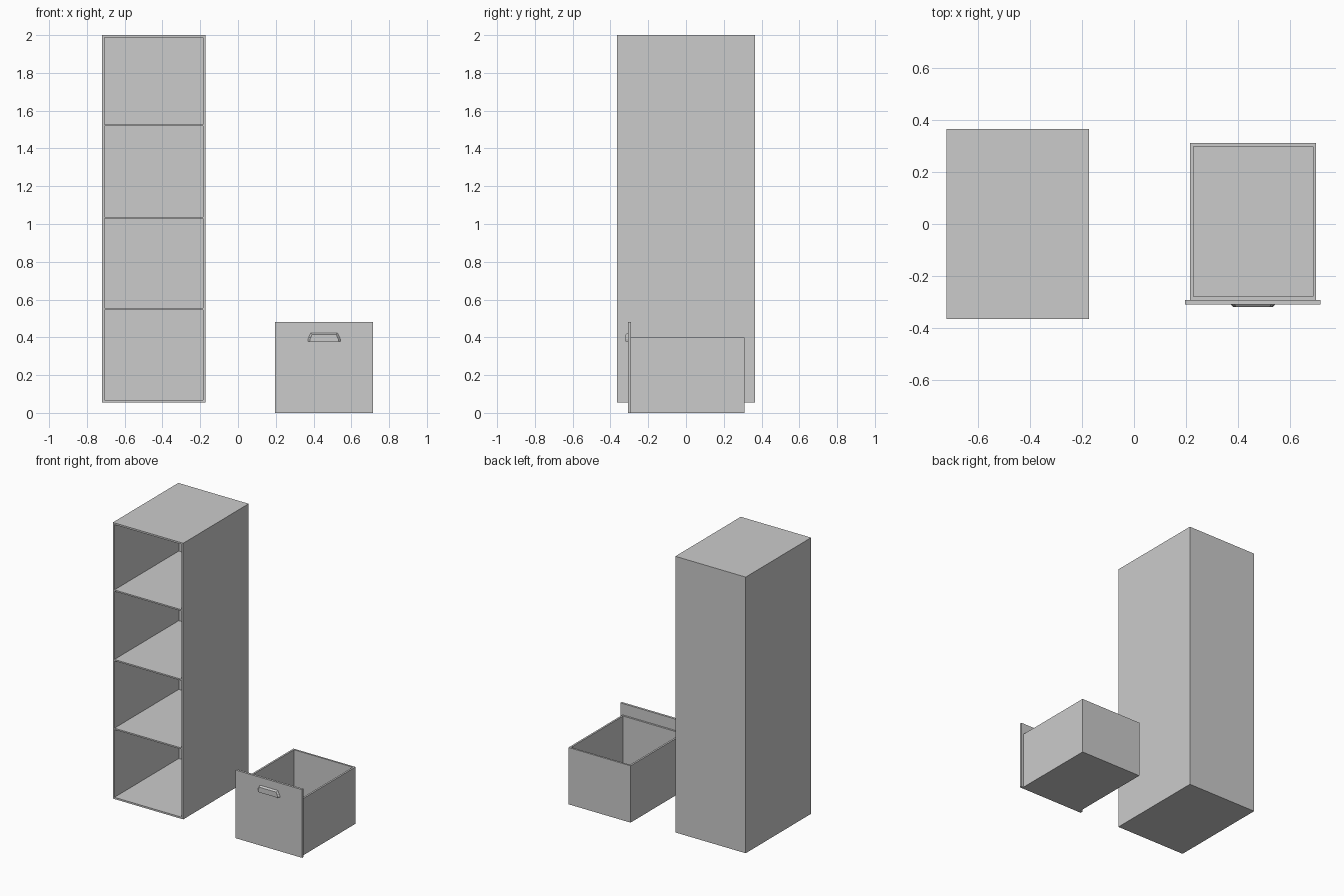
import bpy
import bmesh
from mathutils import Vector

if "Cube" in bpy.data.objects:
    bpy.data.objects.remove(bpy.data.objects["Cube"])


def finish(name, bm):
    bmesh.ops.recalc_face_normals(bm, faces=bm.faces)
    mesh = bpy.data.meshes.new(name)
    bm.to_mesh(mesh)
    bm.free()
    obj = bpy.data.objects.new(name, mesh)
    bpy.context.collection.objects.link(obj)
    return obj


def box_bm(lo, hi):
    lo, hi = Vector(lo), Vector(hi)
    bm = bmesh.new()
    bmesh.ops.create_cube(bm, size=1)
    size, mid = hi - lo, (lo + hi) / 2
    for v in bm.verts:
        v.co = Vector(v.co[i] * size[i] + mid[i] for i in range(3))
    return bm


def box(name, lo, hi):
    return finish(name, box_bm(lo, hi))


def hollow(bm, direction, wall, depth):
    """Inset the face looking along direction and sink it inward."""
    d = Vector(direction)
    bm.normal_update()
    face = max(bm.faces, key=lambda f: f.normal.dot(d))
    bmesh.ops.inset_region(bm, faces=[face], thickness=wall, use_even_offset=True)
    res = bmesh.ops.extrude_face_region(bm, geom=[face])
    verts = [g for g in res["geom"] if isinstance(g, bmesh.types.BMVert)]
    bmesh.ops.translate(bm, verts=verts, vec=-d * depth)
    if face.is_valid:
        bmesh.ops.delete(bm, geom=[face], context='FACES_ONLY')


# Cabinet shell, open at the front
X0, X1, Y0, Y1, Z0, Z1 = -0.72, -0.172, -0.364, 0.364, 0.055, 2.0
WALL = 0.012
shell = box_bm((X0, Y0, Z0), (X1, Y1, Z1))
hollow(shell, (0, -1, 0), WALL, Y1 - Y0 - WALL)
finish("cabinet_shell", shell)

# Shelves dividing the four drawer bays
for i, z in enumerate((0.549, 1.033, 1.523)):
    box(f"shelf_{i + 1}", (X0 + WALL, Y0, z - 0.005),
        (X1 - WALL, Y1 - WALL, z + 0.005))

# Removed drawer: open-topped box
tray = box_bm((0.215, -0.292, 0.0), (0.699, 0.310, 0.40))
hollow(tray, (0, 0, 1), 0.013, 0.388)
finish("drawer_box", tray)

# Drawer front panel, taller and wider than the box
box("drawer_front", (0.196, -0.308, 0.0), (0.716, -0.292, 0.48))

# Cup handle: tapered outline, chamfered to the front, open underneath
CX = 0.456
back = [(-0.086, 0.378), (0.086, 0.378), (0.086, 0.391), (0.070, 0.424),
        (-0.070, 0.424), (-0.086, 0.391)]
front = [(-0.075, 0.378), (0.075, 0.378), (0.075, 0.390), (0.064, 0.415),
         (-0.064, 0.415), (-0.075, 0.390)]
bm = bmesh.new()
rb = [bm.verts.new((CX + x, -0.308, z)) for x, z in back]
rf = [bm.verts.new((CX + x, -0.319, z)) for x, z in front]
bm.faces.new(rb)
bm.faces.new(rf)
for i in range(6):
    j = (i + 1) % 6
    bm.faces.new((rb[i], rb[j], rf[j], rf[i]))
bmesh.ops.recalc_face_normals(bm, faces=bm.faces)
hollow(bm, (0, 0, -1), 0.002, 0.025)
finish("drawer_handle", bm)
